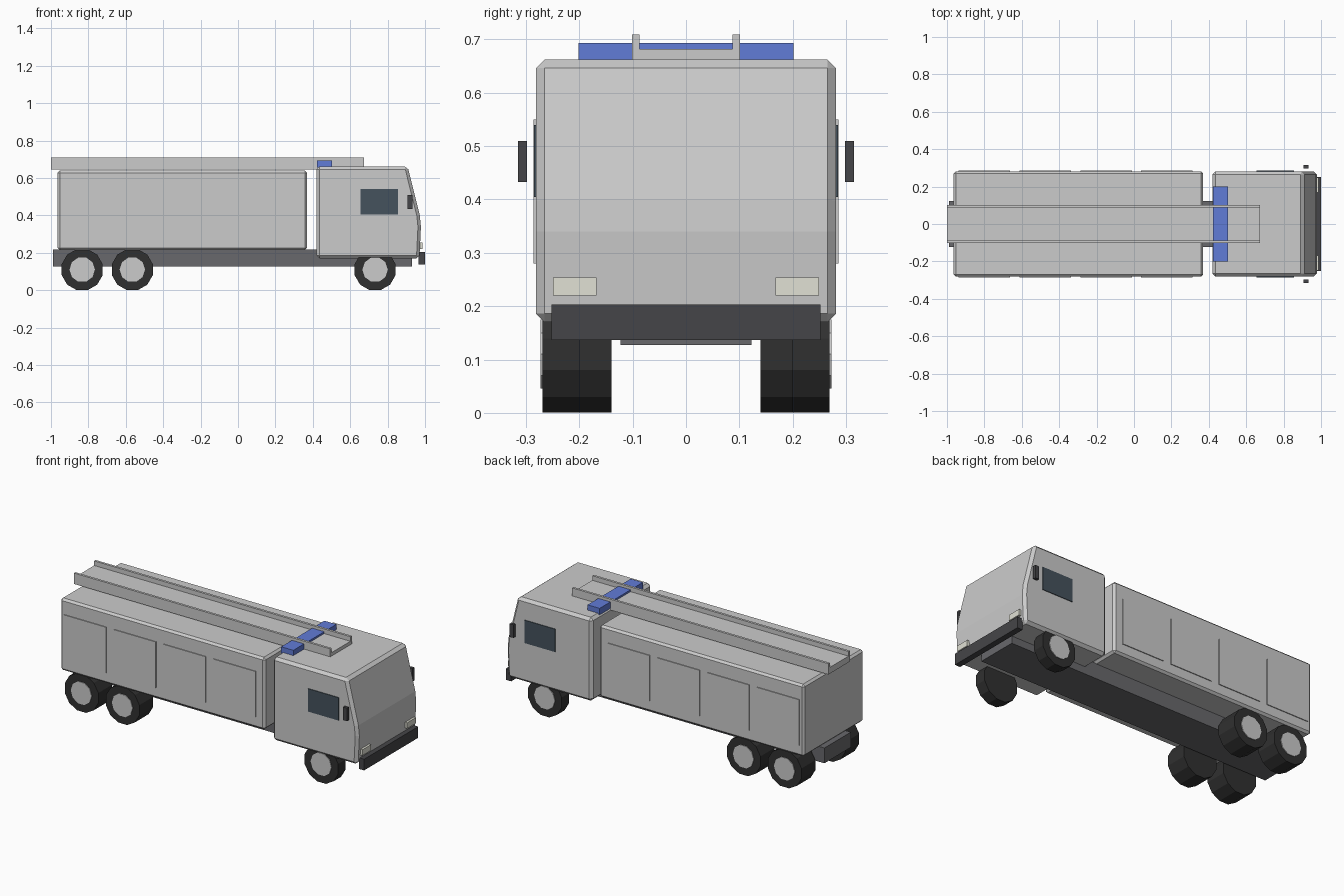
import bpy, bmesh, math

if "Cube" in bpy.data.objects:
    bpy.data.objects.remove(bpy.data.objects["Cube"])


def material(name, color):
    m = bpy.data.materials.new(name)
    m.diffuse_color = (*color, 1)
    m.use_nodes = True
    m.node_tree.nodes["Principled BSDF"].inputs["Base Color"].default_value = m.diffuse_color
    return m


DARK = material("dark_trim", (0.06, 0.06, 0.065))
RUBBER = material("rubber", (0.03, 0.03, 0.03))
FRAME = material("frame_grey", (0.14, 0.14, 0.15))
GLASS = material("glass", (0.06, 0.085, 0.11))
BLUE = material("beacon_blue", (0.12, 0.2, 0.68))
LAMP = material("lamp", (0.75, 0.75, 0.66))


def finish(name, bm, mat=None, bevel=0):
    bmesh.ops.recalc_face_normals(bm, faces=bm.faces)
    mesh = bpy.data.meshes.new(name)
    bm.to_mesh(mesh)
    bm.free()
    ob = bpy.data.objects.new(name, mesh)
    bpy.context.collection.objects.link(ob)
    if mat:
        mesh.materials.append(mat)
    if bevel:
        mod = ob.modifiers.new("Bevel", 'BEVEL')
        mod.width = bevel
        mod.segments = 1
        mod.limit_method = 'ANGLE'
        mod.angle_limit = math.radians(40)
    return ob


def box(name, x, y, z, mat=None, bevel=0):
    bm = bmesh.new()
    bmesh.ops.create_cube(bm, size=1)
    for v in bm.verts:
        v.co = [(lo + hi) / 2 + c * (hi - lo) for c, (lo, hi) in zip(v.co, (x, y, z))]
    return finish(name, bm, mat, bevel)


def pair(name, x, y, z, mat=None):
    box("left_" + name, x, y, z, mat)
    box("right_" + name, x, (-y[1], -y[0]), z, mat)


def prism(name, profile, y0, y1, mat=None, bevel=0):
    """Extrude an (x, z) outline from y0 to y1."""
    bm = bmesh.new()
    face = bm.faces.new([bm.verts.new((x, y0, z)) for x, z in profile])
    ext = bmesh.ops.extrude_face_region(bm, geom=[face])["geom"]
    for v in ext:
        if isinstance(v, bmesh.types.BMVert):
            v.co.y = y1
    return finish(name, bm, mat, bevel)


def disc(name, x, y0, y1, radius, sides, mat=None):
    ring = []
    for i in range(sides):
        a = 2 * math.pi * (i + 0.5) / sides - math.pi / 2
        ring.append((x + radius * math.cos(a), 0.11 + radius * math.sin(a)))
    return prism(name, ring, y0, y1, mat)


# Chassis and rear body
box("chassis", (-0.99, 0.93), (-0.123, 0.123), (0.127, 0.217), FRAME)
box("rear_body", (-0.965, 0.37), (-0.281, 0.281), (0.215, 0.64), None, 0.012)

# Side locker shutters
for i in range(4):
    x = -0.937 + i * 0.325
    pair(f"shutter_{i + 1}", (x, x + 0.275), (0.275, 0.286), (0.28, 0.55))

# Cab with raked front
cab = [(0.42, 0.17), (0.97, 0.17), (0.978, 0.34), (0.972, 0.40), (0.907, 0.662), (0.42, 0.662)]
prism("cab", cab, -0.281, 0.281, None, 0.016)
pair("side_window", (0.655, 0.855), (0.275, 0.285), (0.405, 0.54), GLASS)
pair("mirror", (0.906, 0.932), (0.298, 0.315), (0.433, 0.51), DARK)
box("bumper", (0.965, 1.0), (-0.252, 0.252), (0.137, 0.203), DARK)
pair("headlight", (0.955, 0.987), (0.168, 0.249), (0.22, 0.254), LAMP)

# Roof ladder and light bar
box("ladder_bed", (-1.0, 0.673), (-0.1, 0.1), (0.645, 0.682))
pair("ladder_rail", (-1.0, 0.673), (0.087, 0.101), (0.645, 0.709))
box("light_bar", (0.423, 0.502), (-0.201, 0.201), (0.655, 0.693), BLUE)

# Wheels: single front axle, wide rear pairs
for axle, x, inner in (("front", 0.733, 0.2), ("middle", -0.565, 0.14), ("rear", -0.833, 0.14)):
    for side, s in (("left", 1), ("right", -1)):
        disc(f"{axle}_{side}_tyre", x, s * inner, s * 0.269, 0.1135, 12, RUBBER)
        disc(f"{axle}_{side}_rim", x, s * 0.22, s * 0.273, 0.068, 10)
